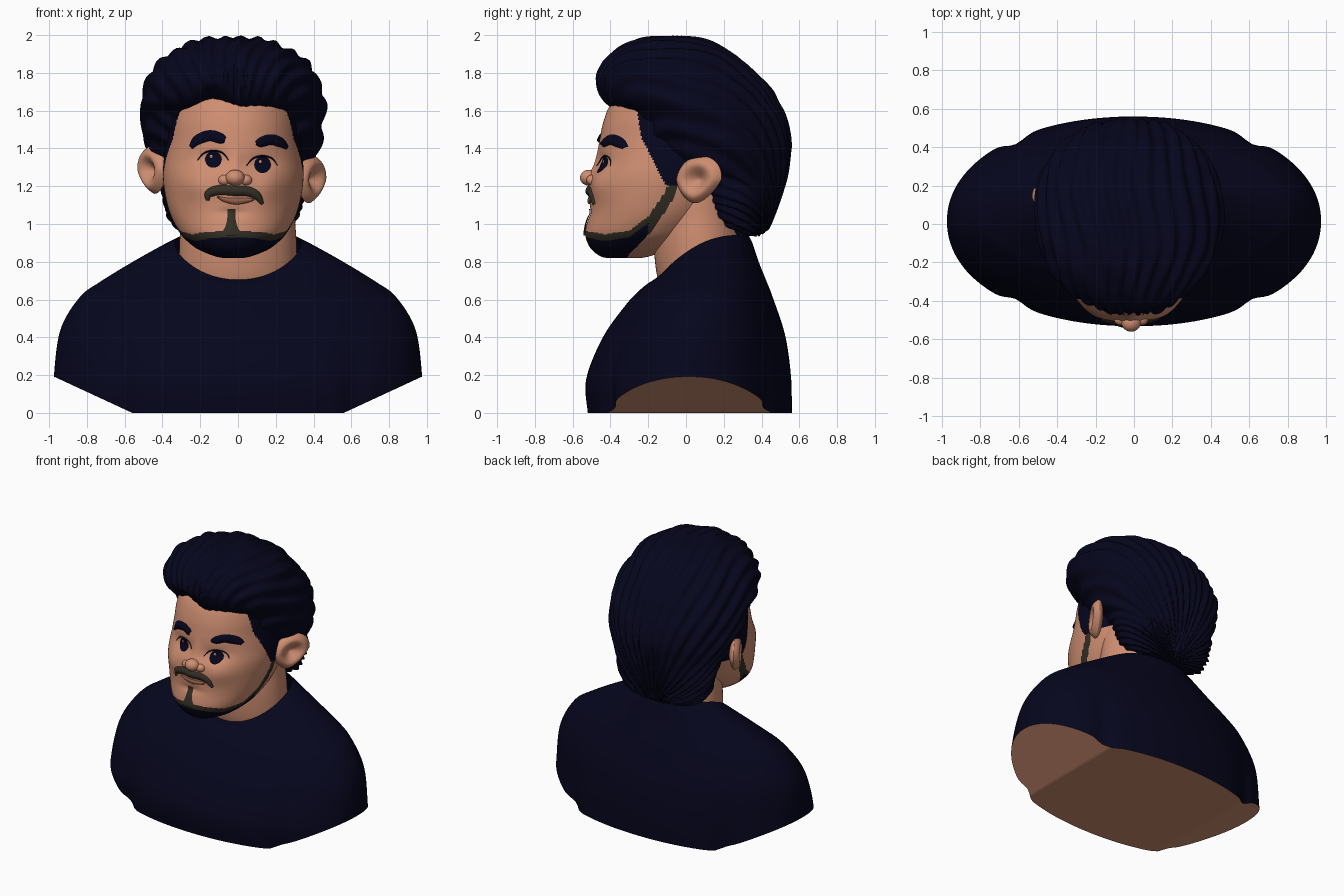
import bpy, bmesh, math
from mathutils import Vector, Matrix
from mathutils.bvhtree import BVHTree

if "Cube" in bpy.data.objects:
    bpy.data.objects.remove(bpy.data.objects["Cube"])

CX = -0.025  # the head sits slightly left of centre


def material(name, rgb):
    m = bpy.data.materials.new(name)
    m.diffuse_color = (*rgb, 1)
    m.use_nodes = True
    m.node_tree.nodes["Principled BSDF"].inputs["Base Color"].default_value = m.diffuse_color
    return m


NAVY = material("dark navy", (0.0018, 0.0018, 0.0125))
SKIN = material("skin", (0.62, 0.27, 0.165))
BROWN = material("beard brown", (0.034, 0.028, 0.019))
LIP = material("lip brown", (0.30, 0.115, 0.07))


def finish(bm, name, mats, rule=None, angle=60):
    bmesh.ops.recalc_face_normals(bm, faces=bm.faces)
    for f in bm.faces:
        f.smooth = True
        if rule:
            f.material_index = rule(f.calc_center_median(), f.normal)
    me = bpy.data.meshes.new(name)
    bm.to_mesh(me)
    me.set_sharp_from_angle(angle=math.radians(angle))
    for m in mats:
        me.materials.append(m)
    ob = bpy.data.objects.new(name, me)
    bpy.context.collection.objects.link(ob)
    return ob


def spline(rows, t):
    """Smooth curve through rows, t from 0 to 1."""
    u = t * (len(rows) - 1)
    i = min(int(u), len(rows) - 2)
    u -= i
    a, b, c, d = (rows[max(0, min(len(rows) - 1, k))] for k in (i - 1, i, i + 1, i + 2))
    return [q + 0.5 * u * (r - p + u * (2 * p - 5 * q + 4 * r - s + u * (3 * (q - r) + s - p)))
            for p, q, r, s in zip(a, b, c, d)]


def loft(rows, segs, rings, cx=0, power=2.0, shape=None, top=True):
    """Stack oval rings; rows are (half width, front y, front z, back y, back z, side z)."""
    bm = bmesh.new()
    loops = []
    for j in range(rings):
        w, yf, zf, yb, zb, zs = spline(rows, j / (rings - 1))
        loop = []
        for i in range(segs):
            a = 2 * math.pi * i / segs
            c, s = (math.copysign(abs(k) ** (2 / power), k) for k in (math.cos(a), math.sin(a)))
            mid = (zf + zb) / 2
            p = Vector((cx + w * c, (yf + yb) / 2 + (yb - yf) / 2 * s,
                        mid + (zb - zf) / 2 * s + (zs - mid) * (1 - s * s)))
            loop.append(bm.verts.new(shape(p) if shape else p))
        loops.append(loop)
    for lo, hi in zip(loops, loops[1:]):
        for i in range(segs):
            k = (i + 1) % segs
            bm.faces.new((lo[i], lo[k], hi[k], hi[i]))
    bm.faces.new(loops[0][::-1])
    if top:
        bm.faces.new(loops[-1])
    return bm


def level(rows):
    """Turn (z, half width, front y, back y) into level ring rows."""
    return [(w, yf, z, yb, z, z) for z, w, yf, yb in rows]


def gauss(d, s):
    return math.exp(-(d / s) ** 2)


# Shirt torso with slanted collar, arms cut off at an angle
def sleeve_crease(p):
    if p.z < 0.6:
        p.y *= 1 - 0.09 * gauss(abs(p.x) - 0.62, 0.06) * (1 - p.z / 0.6)
    return p


bm = loft([(.98, -.52, 0, .56, 0, 0), (.975, -.528, .18, .556, .19, .19),
           (.94, -.44, .40, .525, .41, .44), (.84, -.32, .57, .46, .61, .61),
           (.735, -.25, .645, .425, .70, .69), (.55, -.195, .69, .385, .80, .80),
           (.40, -.17, .70, .355, .89, .875), (.335, -.16, .705, .335, .935, .90)],
          160, 70, power=2.08, shape=sleeve_crease, top=False)
for side in (1, -1):
    cut = bmesh.ops.bisect_plane(bm, geom=bm.verts[:] + bm.edges[:] + bm.faces[:], dist=1e-5,
                                 plane_co=(.56 * side, 0, 0), plane_no=(.19 * side, 0, -.41),
                                 clear_outer=True)
    edges = [e for e in cut["geom_cut"] if isinstance(e, bmesh.types.BMEdge) and e.is_boundary]
    bmesh.ops.edgeloop_fill(bm, edges=edges)
finish(bm, "shirt_torso", [NAVY, SKIN], lambda c, n: int(n.z < -.5 and c.z < .25), 40)

# Neck
finish(loft(level([(.60, .28, -.10, .28), (.72, .31, -.152, .31), (.90, .31, -.17, .315),
                   (1.05, .30, -.16, .30), (1.20, .30, -.15, .30)]), 64, 24), "neck", [SKIN])

# Head with modelled cheeks, sockets and mouth
BUMPS = [(-.015, 1.24, .065, .045, .025), (-.015, 1.33, .035, .07, .012),
         (-.22, 1.20, .10, .08, .025), (.17, 1.20, .10, .08, .025),
         (-.14, 1.34, .08, .045, -.02), (.12, 1.32, .08, .045, -.02),
         (-.03, 1.16, .10, .04, .012), (-.03, 1.06, .08, .025, -.012)]


def face_bumps(p):
    if p.y < -.15:
        p.y -= sum(a * gauss(p.x - x, sx) * gauss(p.z - z, sz) for x, z, sx, sz, a in BUMPS)
    return p


def graph(points, v):
    for (a, b), (c, d) in zip(points, points[1:]):
        if v <= c:
            return b + (d - b) * max(0, v - a) / (c - a)
    return points[-1][1]


# Beard edges as height over y, sideburn edge as y over height
UPPER = [(-.54, .965), (-.43, .945), (-.30, .965), (-.20, 1.04), (-.13, 1.14), (-.08, 1.23)]
LOWER = [(-.40, .70), (-.30, .84), (-.24, .90), (-.165, .98), (-.07, 1.13), (-.04, 1.21)]
SIDEBURN = [(1.2, -.105), (1.37, -.19), (1.45, -.235), (1.62, -.262)]


def head_colour(c, n):
    if c.z > 1.2 and c.y > graph(SIDEBURN, c.z):
        return 0
    up = graph(UPPER, c.y)
    if c.y < -.04 and graph(LOWER, c.y) < c.z < up:
        return 0 if c.y < -.2 and c.z < up - .035 else 2
    return 1


bm = loft(level([(.82, .05, -.42, -.24), (.83, .10, -.455, -.19), (.865, .185, -.50, -.09),
                 (.91, .245, -.525, .03), (.96, .288, -.533, .11), (1.05, .333, -.515, .20),
                 (1.15, .36, -.503, .27), (1.25, .372, -.495, .31), (1.35, .367, -.468, .34),
                 (1.45, .352, -.456, .35), (1.55, .343, -.435, .35), (1.65, .32, -.39, .33),
                 (1.78, .25, -.28, .25)]), 240, 170, CX, 2.12, face_bumps)
bmesh.ops.recalc_face_normals(bm, faces=bm.faces)
tree = BVHTree.FromBMesh(bm)
finish(bm, "head", [NAVY, SKIN, BROWN], head_colour)

# Nose tip and nostrils
for name, x, y, z, r in (("nose_tip", -.015, -.513, 1.245, .048),
                         ("left_nostril", -.07, -.495, 1.232, .033),
                         ("right_nostril", .04, -.495, 1.232, .033)):
    bm = bmesh.new()
    bmesh.ops.create_uvsphere(bm, u_segments=32, v_segments=20, radius=r,
                              matrix=Matrix.Translation((x, y, z)) @ Matrix.Diagonal((1.05, 1, .88, 1)))
    finish(bm, name, [SKIN])


# Ribbons laid on the face: path points are (x, z, half width)
def ribbon(name, path, mat, rise=.004, lift=.003, n=32, across=8):
    b = bmesh.new()
    grid = []
    for i in range(n + 1):
        t = i / n
        x, z, w = spline(path, t)
        p, q = spline(path, max(0, t - .01)), spline(path, min(1, t + .01))
        d = Vector((q[0] - p[0], q[1] - p[1])).normalized()
        row = []
        for k in range(across + 1):
            s = 2 * k / across - 1
            px, pz = x - d.y * s * w, z + d.x * s * w
            hit = tree.ray_cast(Vector((px, -2, pz)), Vector((0, 1, 0)))[0]
            row.append(b.verts.new((px, hit.y - lift - rise * (1 - s * s), pz)))
        grid.append(row)
    for r0, r1 in zip(grid, grid[1:]):
        for k in range(across):
            b.faces.new((r0[k], r0[k + 1], r1[k + 1], r1[k]))
    ob = finish(b, name, [mat])
    if sum(p.normal.y for p in ob.data.polygons) > 0:
        ob.data.flip_normals()


def disc(name, x, z, r, mat, lift):
    ribbon(name, [(x - r * math.cos(a * math.pi / 12), z, max(.0005, r * math.sin(a * math.pi / 12)))
                  for a in range(13)], mat, .002, lift)


# Brows, eyes and lashes
ribbon("left_brow", [(-.25, 1.405, .012), (-.215, 1.445, .026), (-.15, 1.468, .029),
                     (-.09, 1.452, .027), (-.068, 1.445, .015)], NAVY, .014)
ribbon("right_brow", [(.095, 1.427, .012), (.12, 1.432, .025), (.175, 1.447, .028),
                      (.225, 1.432, .026), (.262, 1.402, .01)], NAVY, .014)
for side, x, z in (("left", -.13, 1.342), ("right", .13, 1.314)):
    disc(side + "_iris", x, z, .044, NAVY, .004)
    disc(side + "_glint", x - .012, z + .016, .008, SKIN, .008)
    ribbon(side + "_lash", [(x - .085, z - .005, .002), (x - .05, z + .033, .004),
                            (x, z + .046, .005), (x + .05, z + .033, .004),
                            (x + .08, z - .005, .002)], NAVY)

# Mouth, moustache and chin strip
ribbon("lips", [(-.11, 1.145, .004), (-.07, 1.128, .012), (-.01, 1.12, .017),
                (.05, 1.125, .012), (.085, 1.13, .004)], LIP, .008)
ribbon("moustache", [(-.16, 1.125, .008), (-.155, 1.16, .022), (-.10, 1.18, .026), (-.02, 1.175, .026),
                     (.05, 1.173, .026), (.10, 1.15, .022), (.13, 1.105, .008)], BROWN, .014)
ribbon("chin_strip", [(-.035, 1.08, .022), (-.035, 1.03, .022), (-.035, .98, .035),
                      (-.035, .94, .065)], BROWN, .006)


# Hair with combed-back strands
def strands(p):
    if p.y < -.25 and 1.5 < p.z < 1.8:   # uneven hairline
        p.z += (.05 * gauss(p.x + .14, .08) - .015 * gauss(p.x - .035, .05)) * gauss(p.z - 1.64, .08)
    u = math.atan2(p.x - CX, p.z - (1.1 - .45 * p.y))
    wave = math.sin(56 * u + 1.8 * math.sin(9 * p.y + 3 * p.z) + math.sin(5 * u))
    out = Vector((p.x - CX, p.y - .05, p.z - 1.45)).normalized()
    return p + out * (.010 * wave + .005 * math.sin(19 * u + 16 * p.y))


finish(loft(level([(.945, .20, .22, .38), (.98, .29, .16, .43), (1.05, .35, .08, .46),
                   (1.15, .37, .03, .495), (1.25, .385, -.05, .525), (1.33, .425, -.15, .54),
                   (1.42, .465, -.24, .55), (1.52, .48, -.295, .535), (1.59, .485, -.33, .51),
                   (1.64, .485, -.41, .48), (1.70, .475, -.455, .45), (1.77, .452, -.47, .39),
                   (1.85, .40, -.435, .31), (1.92, .31, -.36, .21), (1.97, .20, -.25, .09),
                   (1.99, .03, -.13, -.07)]), 220, 150, CX, 2.0, strands), "hair", [NAVY])

# Ears: cupped discs flaring backwards
for side, name, z, reach in ((1, "right_ear", 1.235, .41), (-1, "left_ear", 1.285, .425)):
    bm = bmesh.new()
    bmesh.ops.create_uvsphere(bm, u_segments=48, v_segments=32, radius=1,
                              matrix=Matrix.Rotation(math.pi / 2, 4, 'Y'))
    turn = Matrix.Rotation(math.radians(-30), 3, 'Z')
    for v in bm.verts:
        nx, ny, nz = v.co
        r = min(1, math.hypot(ny, nz))
        x = .042 * math.sin(math.pi * r ** 1.5) - .015 * (1 - r) if nx > 0 else -.04 * math.sqrt(1 - r * r)
        p = turn @ Vector((x, .14 * ny * (1 + .35 * min(nz, 0)) + .02 * nz, .125 * nz))
        v.co = (CX + side * (p.x + reach), p.y + .065, p.z + z)
    finish(bm, name, [SKIN])
